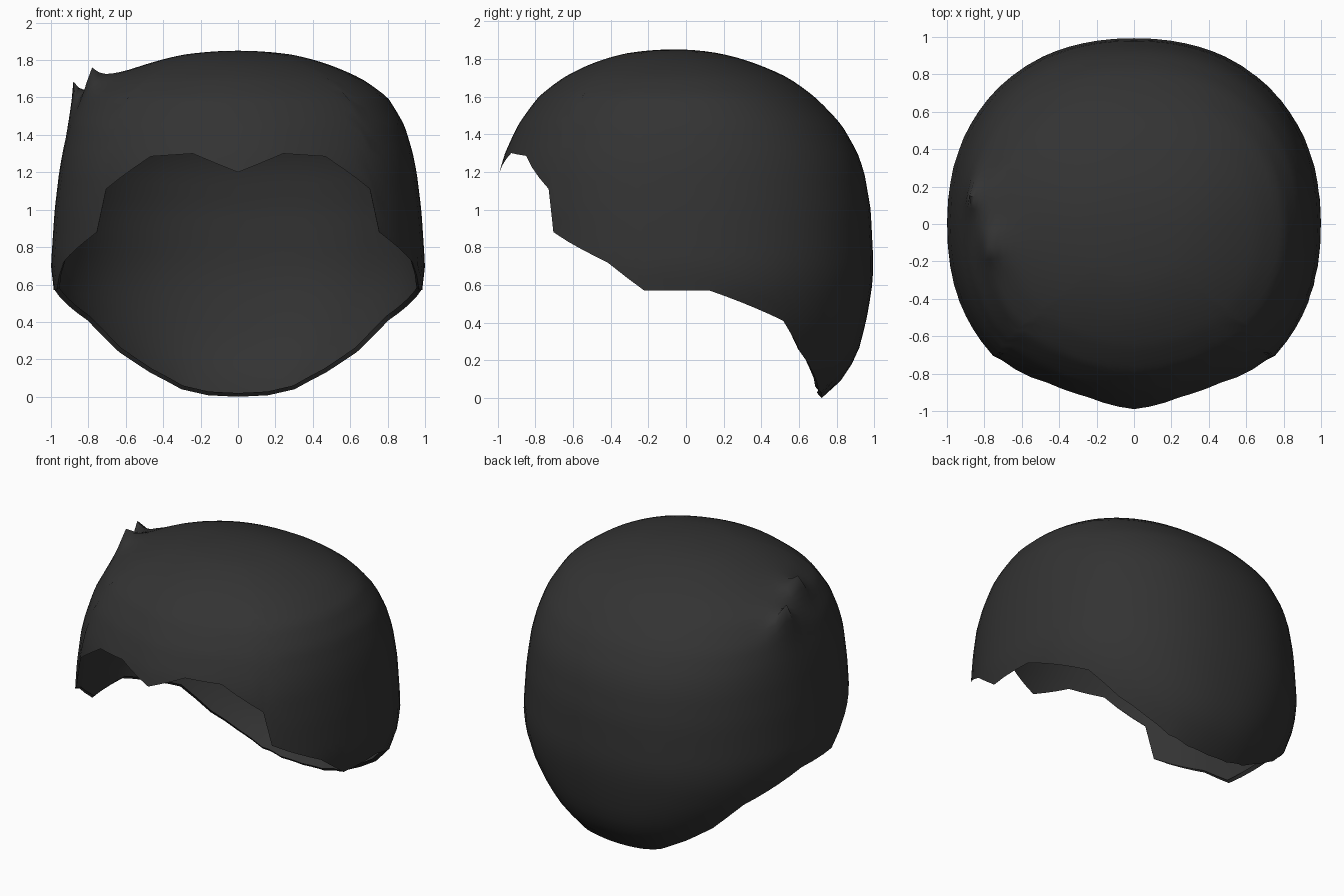
import bpy, bmesh, math
from mathutils import Vector

if "Cube" in bpy.data.objects:
    bpy.data.objects.remove(bpy.data.objects["Cube"])

TOP = 1.85
# Dome cross-sections: z, half width, front y, back y
SECTIONS = [(1.85, 0, -.06, -.06), (1.83, .28, -.31, .17), (1.77, .50, -.51, .38),
            (1.70, .66, -.65, .54), (1.60, .80, -.78, .68), (1.45, .89, -.89, .825),
            (1.30, .935, -.96, .91), (1.20, .955, -.99, .945), (1.0, .98, -1.01, .98),
            (.70, 1.0, -1.02, .995), (.57, .985, -1.0, .985), (.40, .92, -1.0, .955),
            (.25, .82, -1.0, .915), (.15, .74, -1.0, .865), (.03, .61, -1.0, .775),
            (0, .58, -1.0, .72)]
# Hairline: angle from front (0) to back (180), height
RIM = [(0, 1.2), (15, 1.3), (29, 1.285), (45, 1.11), (48, .88), (54, .83), (68, .72),
       (79, .57), (96, .57), (120.5, .41), (130, .24), (141, .13), (153, .04), (166, .008),
       (180, 0)]
# Tufts sticking out at the left: root, tip
TUFTS = [((-.87, .15, 1.47), (-.88, .15, 1.68)), ((-.77, -.12, 1.61), (-.78, -.12, 1.76))]
RINGS = 40


def depth(z):
    return math.sqrt(max(TOP - z, 0))


def section(w):
    for p, q in zip(SECTIONS, SECTIONS[1:]):
        a, b = depth(p[0]), depth(q[0])
        if w <= b + 1e-6:
            t = (w - a) / (b - a)
            return [p[i] + (q[i] - p[i]) * t for i in (1, 2, 3)]
    return SECTIONS[-1][1:]


def surface(angle, w):
    half, front, back = section(w)
    mid = -.06 * max(0, 1 - w / .7)
    # Plan is slightly squarer than an ellipse, except at the very front
    power = 1 - .09 * min(1, max(0, (min(angle, 360 - angle) - 20) / 25))
    s, c = math.sin(math.radians(angle)), math.cos(math.radians(angle))
    s, c = (math.copysign(abs(k) ** power, k) for k in (s, c))
    y = mid + ((front - mid) * c if c > 0 else (mid - back) * c)
    return Vector((half * s, y, TOP - w * w))


# Columns on one half, then mirrored round the head
half_cols = []
for (a0, z0), (a1, z1) in zip(RIM, RIM[1:]):
    n = max(1, round((a1 - a0) / 5))
    half_cols += [(a0 + (a1 - a0) * i / n, z0 + (z1 - z0) * i / n) for i in range(n)]
cols = half_cols + [(180, 0)] + [(360 - a, z) for a, z in reversed(half_cols[1:])]

bm = bmesh.new()
crown = bm.verts.new((0, -.06, TOP))
grid = []
for angle, rim_z in cols:
    col = [bm.verts.new(surface(angle, depth(rim_z) * r / RINGS)) for r in range(1, RINGS + 1)]
    # Small turned-in lip, only on the sides and back
    fold = .018 * min(1, max(0, (min(angle, 360 - angle) - 50) / 40)) + .002
    p = col[-1].co
    inward = Vector((-p.x, -p.y, 0)).normalized()
    col.append(bm.verts.new(p + inward * fold + Vector((0, 0, fold))))
    grid.append(col)
for i, a in enumerate(grid):
    b = grid[(i + 1) % len(grid)]
    bm.faces.new((crown, a[0], b[0]))
    for r in range(RINGS):
        bm.faces.new((a[r], a[r + 1], b[r + 1], b[r]))

# Pull the tufts out of the surface
for root, tip in TUFTS:
    root, tip = Vector(root), Vector(tip)
    near = min(bm.verts, key=lambda v: (v.co - root).length)
    base, pull = near.co.copy(), tip - near.co
    for v in bm.verts:
        v.co += pull * math.exp(-(v.co - base).length / .09)

bmesh.ops.recalc_face_normals(bm, faces=bm.faces)
mesh = bpy.data.meshes.new("hair_cap")
bm.to_mesh(mesh)
bm.free()
hair = bpy.data.objects.new("hair_cap", mesh)
bpy.context.collection.objects.link(hair)
mat = bpy.data.materials.new("charcoal hair")
mat.diffuse_color = (.033, .033, .033, 1)
mat.use_nodes = True
mat.node_tree.nodes["Principled BSDF"].inputs["Base Color"].default_value = mat.diffuse_color
mesh.materials.append(mat)
bpy.context.view_layer.objects.active = hair
hair.select_set(True)
bpy.ops.object.shade_smooth_by_angle(angle=math.radians(75))
